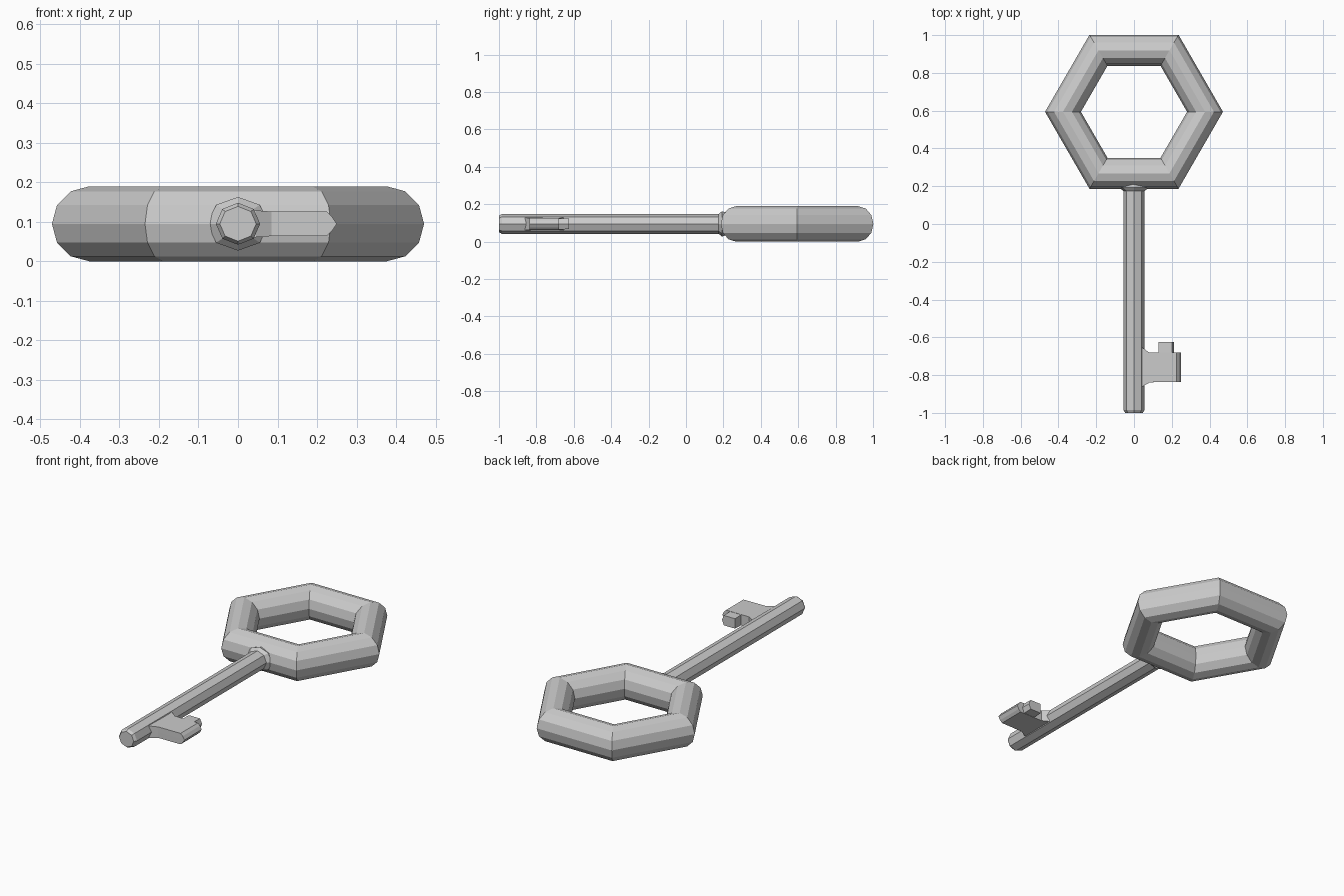
import bpy, bmesh
from math import pi, cos, sin

if "Cube" in bpy.data.objects:
    bpy.data.objects.remove(bpy.data.objects["Cube"])

ZC = 0.095  # mid height of the key


def finish(bm, name):
    bmesh.ops.recalc_face_normals(bm, faces=bm.faces[:])
    me = bpy.data.meshes.new(name)
    bm.to_mesh(me)
    bm.free()
    ob = bpy.data.objects.new(name, me)
    bpy.context.collection.objects.link(ob)
    return ob


def loft(name, rings):
    """Skin a list of equal-length vertex rings and cap both ends."""
    bm = bmesh.new()
    loops = [[bm.verts.new(p) for p in ring] for ring in rings]
    n = len(loops[0])
    for a, b in zip(loops, loops[1:]):
        for i in range(n):
            j = (i + 1) % n
            bm.faces.new((a[i], a[j], b[j], b[i]))
    bm.faces.new(loops[0])
    bm.faces.new(loops[-1])
    return finish(bm, name)


# Hexagonal bow: six straight segments with a twelve-sided section
bpy.ops.mesh.primitive_torus_add(major_segments=6, minor_segments=12,
                                 major_radius=0.376, minor_radius=0.095,
                                 location=(0, 0.594, ZC))
bpy.context.object.name = "bow"


# Octagonal shaft: chamfered tip, small flare where it joins the bow
def octagon(y, rx, rz):
    return [(rx * cos(k * pi / 4), y, ZC + rz * sin(k * pi / 4))
            for k in range(8)]


loft("shaft", [octagon(-1.0, 0.046, 0.044), octagon(-0.985, 0.056, 0.053),
               octagon(0.175, 0.056, 0.053), octagon(0.192, 0.078, 0.068),
               octagon(0.25, 0.078, 0.05)])

# Bit: plate with a flared root and a pointed outer edge
outline = [(0.0, -0.86), (0.045, -0.86), (0.085, -0.838), (0.25, -0.836),
           (0.248, -0.68), (0.08, -0.68), (0.045, -0.655), (0.0, -0.655)]


def bit_layer(dz, x_max):
    return [(min(x, x_max), y, ZC + dz * (1.1 if x < 0.06 else 1))
            for x, y in outline]


loft("bit", [bit_layer(-0.031, 0.225), bit_layer(-0.018, 0.238),
             bit_layer(0, 0.25), bit_layer(0.018, 0.238),
             bit_layer(0.031, 0.225)])


# Tooth on the side of the bit
def tooth_ring(y, h):
    return [(0.13, y, ZC - h), (0.2, y, ZC - h), (0.212, y, ZC),
            (0.2, y, ZC + h), (0.13, y, ZC + h)]


loft("tooth", [tooth_ring(-0.70, 0.03), tooth_ring(-0.625, 0.028)])
